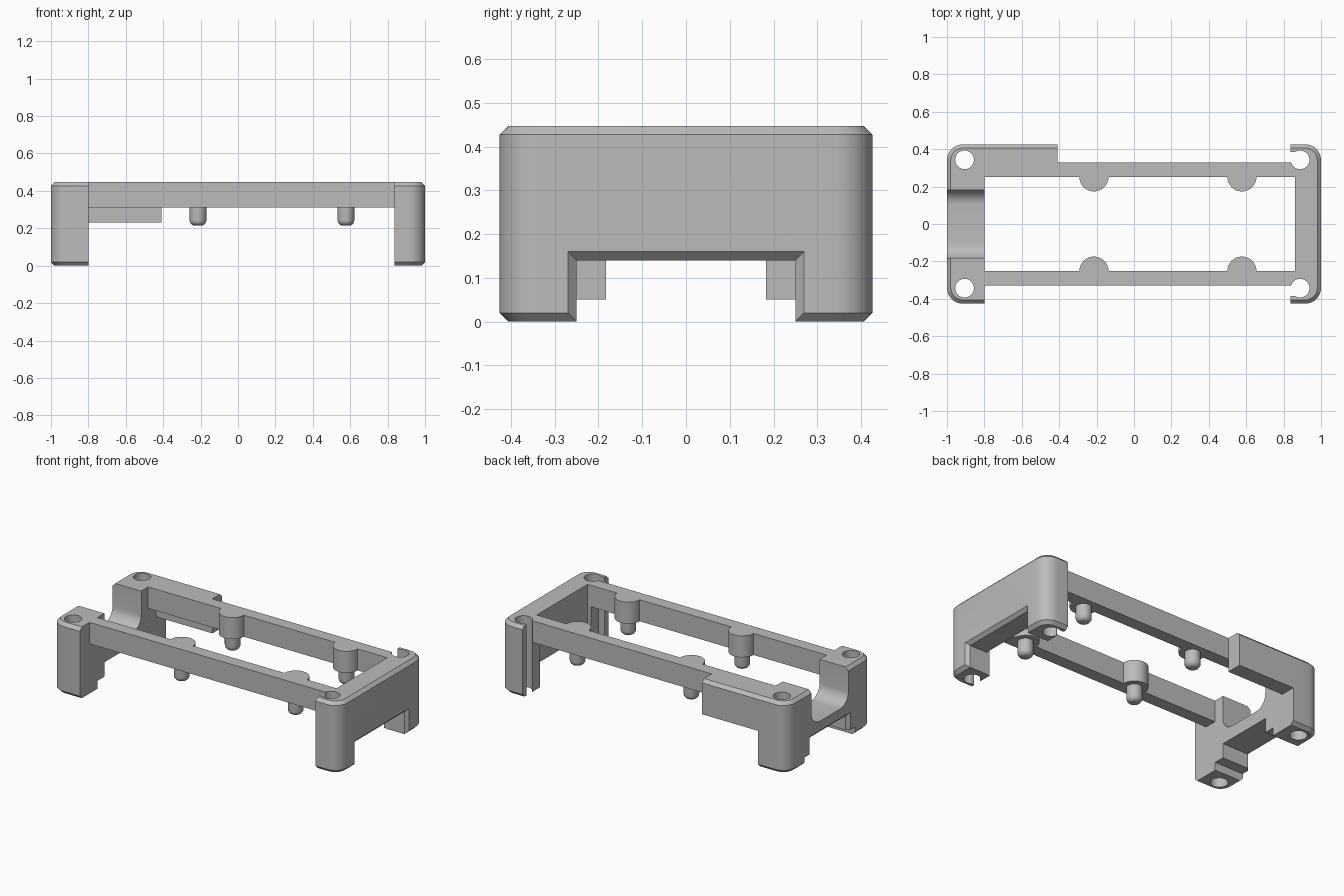
import bpy, bmesh
from math import sin, cos, pi, radians

if "Cube" in bpy.data.objects:
    bpy.data.objects.remove(bpy.data.objects["Cube"])

W, H, CH = 0.426, 0.447, 0.02      # half width, height, chamfer
RAIL_IN, RAIL_OUT, RAIL_Z = 0.252, 0.33, 0.312
LEFT_X, RIGHT_X = -0.8, 0.837      # inner faces of the end caps
BOSS_R, BOSS_X = 0.078, (-0.214, 0.577)

grey = bpy.data.materials.new("plain grey")
grey.use_nodes = True
colour = (0.5, 0.5, 0.5, 1)
grey.diffuse_color = colour
grey.node_tree.nodes["Principled BSDF"].inputs["Base Color"].default_value = colour


def finish(name, bm):
    bmesh.ops.recalc_face_normals(bm, faces=bm.faces)
    mesh = bpy.data.meshes.new(name)
    bm.to_mesh(mesh)
    bm.free()
    mesh.materials.append(grey)
    ob = bpy.data.objects.new(name, mesh)
    bpy.context.collection.objects.link(ob)
    return ob


def loft(name, rings):
    """Closed solid through equal-length rings of points."""
    bm = bmesh.new()
    loops = [[bm.verts.new(p) for p in ring] for ring in rings]
    n = len(loops[0])
    for a, b in zip(loops, loops[1:]):
        for i in range(n):
            j = (i + 1) % n
            bm.faces.new((a[i], a[j], b[j], b[i]))
    bm.faces.new(loops[0])
    bm.faces.new(loops[-1])
    return finish(name, bm)


def along_x(name, profile, x0, x1):
    return loft(name, [[(x, y, z) for y, z in profile] for x in (x0, x1)])


def box(name, x0, x1, y0, y1, z0, z1):
    return along_x(name, [(y0, z0), (y1, z0), (y1, z1), (y0, z1)], x0, x1)


def arc(cx, cy, r, a0, a1, n):
    return [(cx + r * cos(a0 + (a1 - a0) * i / n),
             cy + r * sin(a0 + (a1 - a0) * i / n)) for i in range(n + 1)]


def bore(x, y):
    ring = arc(x, y, 0.05, 0, 2 * pi, 32)[:-1]
    return loft("bore_cutter", [[(px, py, z) for px, py in ring] for z in (-0.1, 0.6)])


def archway(side, half, top):
    """Opening through an end wall, flared at the outer face."""
    rings = []
    for x, grow in ((0.7, 0), (1 - CH, 0), (1 + CH, 2 * CH)):
        y, z = half + grow, top + grow
        rings.append([(side * x, -y, -0.1), (side * x, y, -0.1),
                      (side * x, y, z), (side * x, -y, z)])
    return loft("archway_cutter", rings)


def rounded_shell(name):
    """Full-size block with rounded corners and chamfered rims."""
    bm = bmesh.new()
    bmesh.ops.create_cube(bm, size=1)
    for v in bm.verts:
        v.co = (v.co.x * 2, v.co.y * 2 * W, (v.co.z + 0.5) * H)
    upright = [e for e in bm.edges if abs(e.verts[0].co.z - e.verts[1].co.z) > 0.1]
    bmesh.ops.bevel(bm, geom=upright, offset=0.085, segments=8, profile=0.5, affect='EDGES')
    rims = [e for e in bm.edges if abs(e.verts[0].co.z - e.verts[1].co.z) < 0.001]
    bmesh.ops.bevel(bm, geom=rims, offset=CH, segments=1, affect='EDGES')
    return finish(name, bm)


def carve(ob, cutters):
    for c in cutters:
        c.hide_render = True
        mod = ob.modifiers.new("cut", 'BOOLEAN')
        mod.operation, mod.solver, mod.object = 'DIFFERENCE', 'EXACT', c
    graph = bpy.context.evaluated_depsgraph_get()
    mesh = bpy.data.meshes.new_from_object(ob.evaluated_get(graph))
    ob.modifiers.clear()
    ob.data = mesh
    for c in cutters:
        bpy.data.objects.remove(c)


def smooth(ob):
    bpy.ops.object.select_all(action='DESELECT')
    ob.select_set(True)
    bpy.context.view_layer.objects.active = ob
    bpy.ops.object.shade_smooth_by_angle(angle=radians(30))


parts = []

# Saddle end cap: rounded cable valley above, stepped legs below
valley_w, valley_z, fillet = 0.183, 0.22, 0.08
valley = [(valley_w, 0.6), (-valley_w, 0.6)]
valley += arc(-valley_w + fillet, valley_z + fillet, fillet, pi, 1.5 * pi, 8)
valley += arc(valley_w - fillet, valley_z + fillet, fillet, 1.5 * pi, 2 * pi, 8)
saddle = rounded_shell("saddle_end")
carve(saddle, [
    box("trim", LEFT_X, 1.2, -1, 1, -0.2, 0.7),
    along_x("valley_cutter", valley, -1.1, -0.7),
    archway(-1, valley_w, 0.14),
    box("step_cutter", -1.1, -0.7, -0.25, 0.25, -0.1, 0.05),
    bore(-0.906, 0.343), bore(-0.906, -0.343)])
parts.append(saddle)

# Wall end cap: tall plate with an archway and side-slotted bores
wall = rounded_shell("wall_end")
cutters = [box("trim", -1.2, RIGHT_X, -1, 1, -0.2, 0.7),
           box("wall_cutter", 0.7, 0.861, -RAIL_IN, RAIL_IN, -0.2, 0.7),
           archway(1, 0.25, 0.14)]
for s in (1, -1):
    cutters.append(bore(0.888, s * 0.343))
    y0, y1 = sorted((s * 0.331, s * 0.386))
    cutters.append(box("slot_cutter", 0.7, 0.87, y0, y1, -0.1, 0.6))
carve(wall, cutters)
parts.append(wall)

# Side rails with half-round bosses, and rounded locating pins
for s, side in ((1, "back"), (-1, "front")):
    outline = [(RIGHT_X, RAIL_OUT), (LEFT_X, RAIL_OUT), (LEFT_X, RAIL_IN)]
    for x in BOSS_X:
        outline += arc(x, RAIL_IN, BOSS_R, pi, 2 * pi, 16)
    outline += [(0.861, RAIL_IN), (0.861, RAIL_IN + 0.02), (RIGHT_X, RAIL_IN + 0.02)]
    parts.append(loft(side + "_rail",
                      [[(x, s * y, z) for x, y in outline] for z in (RAIL_Z, H)]))
    for i, x in enumerate(BOSS_X):
        rings = [[(px, py, 0.33) for px, py in arc(x, s * RAIL_IN, 0.045, 0, 2 * pi, 24)[:-1]]]
        for inset, z in arc(0.015, 0.244, 0.03, 0, -pi / 2, 5):
            rings.append([(px, py, z) for px, py in
                          arc(x, s * RAIL_IN, inset, 0, 2 * pi, 24)[:-1]])
        parts.append(loft(f"{side}_pin_{i + 1}", rings))

# Side block beside the back rail
parts.append(along_x("side_block", [(RAIL_OUT, 0.23), (W, 0.23), (W, H - CH),
                                    (W - CH, H), (RAIL_OUT, H)], LEFT_X, -0.409))

for part in parts:
    smooth(part)
